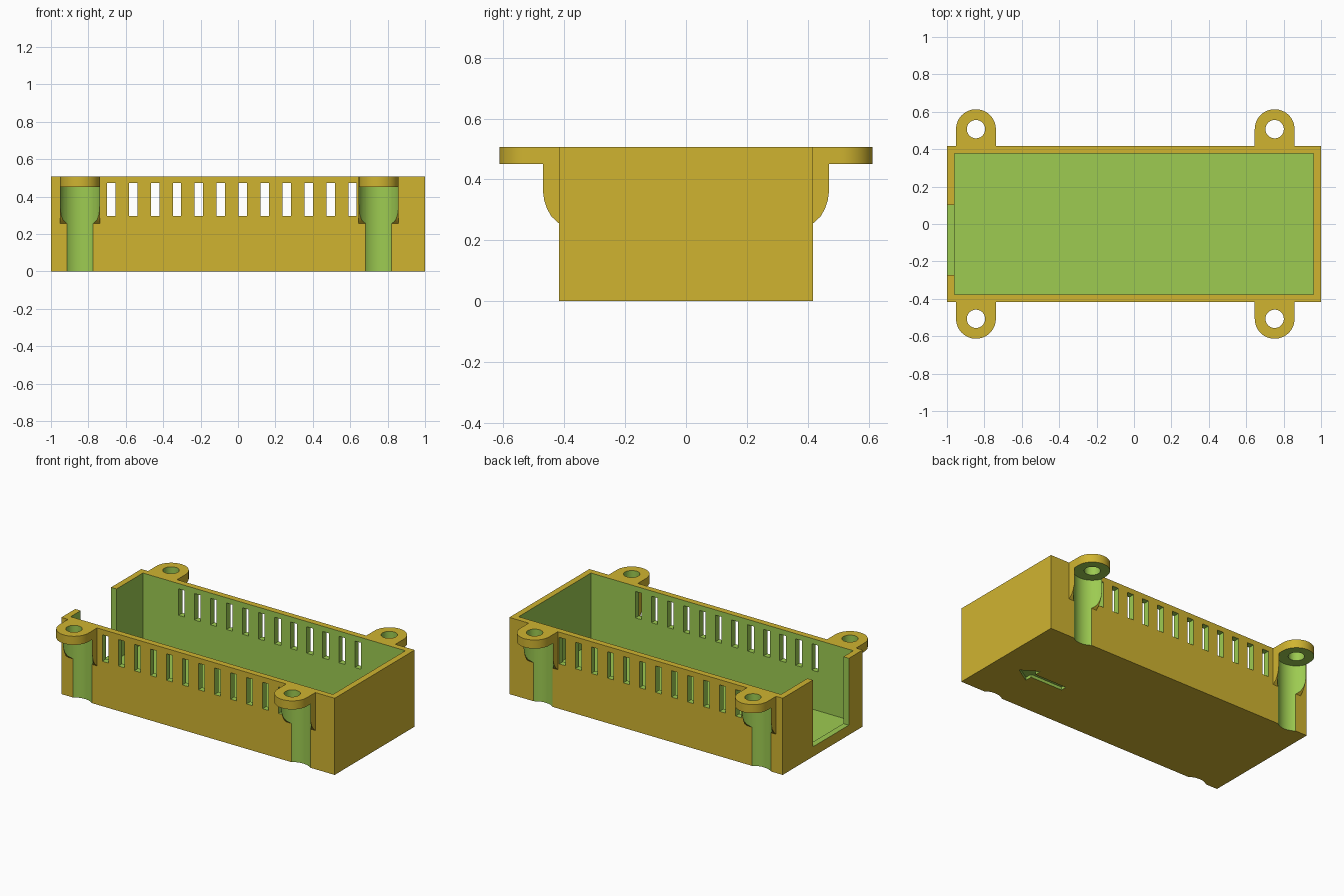
import bpy, bmesh, math
from mathutils import Vector

if "Cube" in bpy.data.objects:
    bpy.data.objects.remove(bpy.data.objects["Cube"])

# Main dimensions
HX, HY, H = 1.0, 0.418, 0.507      # outer half length, half width, height
WALL, FLOOR = 0.04, 0.04
LUG_X, LUG_Y, LUG_R, LUG_Z = (-0.845, 0.752), 0.507, 0.1065, 0.45
WELL_R, HOLE_R = 0.113, 0.049


def material(name, rgb):
    m = bpy.data.materials.new(name)
    m.use_nodes = True
    m.diffuse_color = (*rgb, 1)
    m.node_tree.nodes["Principled BSDF"].inputs["Base Color"].default_value = (*rgb, 1)
    return m


MATS = [material("mustard yellow", (0.63, 0.456, 0.03)),
        material("leaf green", (0.337, 0.597, 0.083))]


def prism(name, points, direction, slot=0):
    """Extrude a flat outline along a direction."""
    bm = bmesh.new()
    face = bm.faces.new([bm.verts.new(p) for p in points])
    new = bmesh.ops.extrude_face_region(bm, geom=[face], use_keep_orig=True)["geom"]
    moved = [v for v in new if isinstance(v, bmesh.types.BMVert)]
    bmesh.ops.translate(bm, verts=moved, vec=Vector(direction))
    bmesh.ops.recalc_face_normals(bm, faces=bm.faces)
    mesh = bpy.data.meshes.new(name)
    for m in MATS:
        mesh.materials.append(m)
    for f in bm.faces:
        f.material_index = slot
    bm.to_mesh(mesh)
    bm.free()
    ob = bpy.data.objects.new(name, mesh)
    bpy.context.collection.objects.link(ob)
    return ob


def box(name, x0, x1, y0, y1, z0, z1, slot=0):
    base = [(x0, y0, z0), (x1, y0, z0), (x1, y1, z0), (x0, y1, z0)]
    return prism(name, base, (0, 0, z1 - z0), slot)


def arc(x, y, r, a0, a1, n):
    return [(x + r * math.cos(a0 + (a1 - a0) * i / n),
             y + r * math.sin(a0 + (a1 - a0) * i / n)) for i in range(n + 1)]


def cylinder(name, x, y, r, z0, z1):
    ring = arc(x, y, r, 0, math.tau, 48)[:-1]
    return prism(name, [(px, py, z0) for px, py in ring], (0, 0, z1 - z0), 1)


def activate(ob):
    bpy.ops.object.select_all(action='DESELECT')
    ob.select_set(True)
    bpy.context.view_layer.objects.active = ob


def cut(target, cutter):
    """Subtract the cutter; its green slot carries over to the cut faces."""
    cutter.hide_render = True
    mod = target.modifiers.new("cut", 'BOOLEAN')
    mod.operation, mod.solver, mod.object = 'DIFFERENCE', 'EXACT', cutter
    activate(target)
    bpy.ops.object.modifier_apply(modifier=mod.name)
    bpy.data.objects.remove(cutter)


def smooth(ob):
    activate(ob)
    bpy.ops.object.shade_smooth_by_angle(angle=math.radians(30))


# Open tray with its cavity
tray = box("tray", -HX, HX, -HY, HY, 0, H)
cut(tray, box("cavity", -HX + WALL, HX - WALL, -HY + WALL, HY - WALL, FLOOR, 1, 1))

# Cable opening in one end wall
cut(tray, box("end_opening", -1.2, -HX + WALL + 0.01, -0.273, 0.102, 0.065, 1, 1))

# Ventilation slots through both long walls
for i in range(12):
    x = -0.678 + i * 0.1173
    cut(tray, box("slot", x - 0.0225, x + 0.0225, -0.6, 0.6, 0.297, 0.472, 1))

# Direction arrow engraved in the underside
half = [(0.476, 0.02), (0.715, 0.02), (0.715, 0.068)]
outline = half + [(0.825, 0)] + [(x, -y) for x, y in reversed(half)]
cut(tray, prism("arrow", [(x, y - 0.088, -0.02) for x, y in outline], (0, 0, 0.04), 1))

# Four screw lugs with brackets and access channels
for x in LUG_X:
    for s, side in ((-1, "front"), (1, "back")):
        tag = f"{side}_{'right' if x < 0 else 'left'}"
        cy = s * LUG_Y
        cut(tray, cylinder("channel", x, cy, WELL_R, -0.1, LUG_Z))

        # Round-ended plate with a screw hole and green underside
        plan = [(LUG_R + x, HY)] + arc(x, LUG_Y, LUG_R, 0, math.pi, 24) + [(x - LUG_R, HY)]
        lug = prism(tag + "_lug", [(px, s * py, LUG_Z) for px, py in plan], (0, 0, H - LUG_Z))
        for p in lug.data.polygons:
            p.material_index = 1 if p.normal.z < -0.5 else 0
        cut(lug, cylinder("screw_hole", x, cy, HOLE_R, 0.3, 0.7))
        smooth(lug)

        # Curved bracket beneath the plate
        side_profile = [(HY, LUG_Z), (0.47, LUG_Z), (0.47, 0.36), (0.466, 0.332),
                        (0.457, 0.304), (0.442, 0.278), (HY, 0.256)]
        bracket = prism(tag + "_bracket", [(x - LUG_R, s * y, z) for y, z in side_profile],
                        (2 * LUG_R, 0, 0))
        cut(bracket, cylinder("channel", x, cy, WELL_R, -0.1, 0.6))
        smooth(bracket)

smooth(tray)
